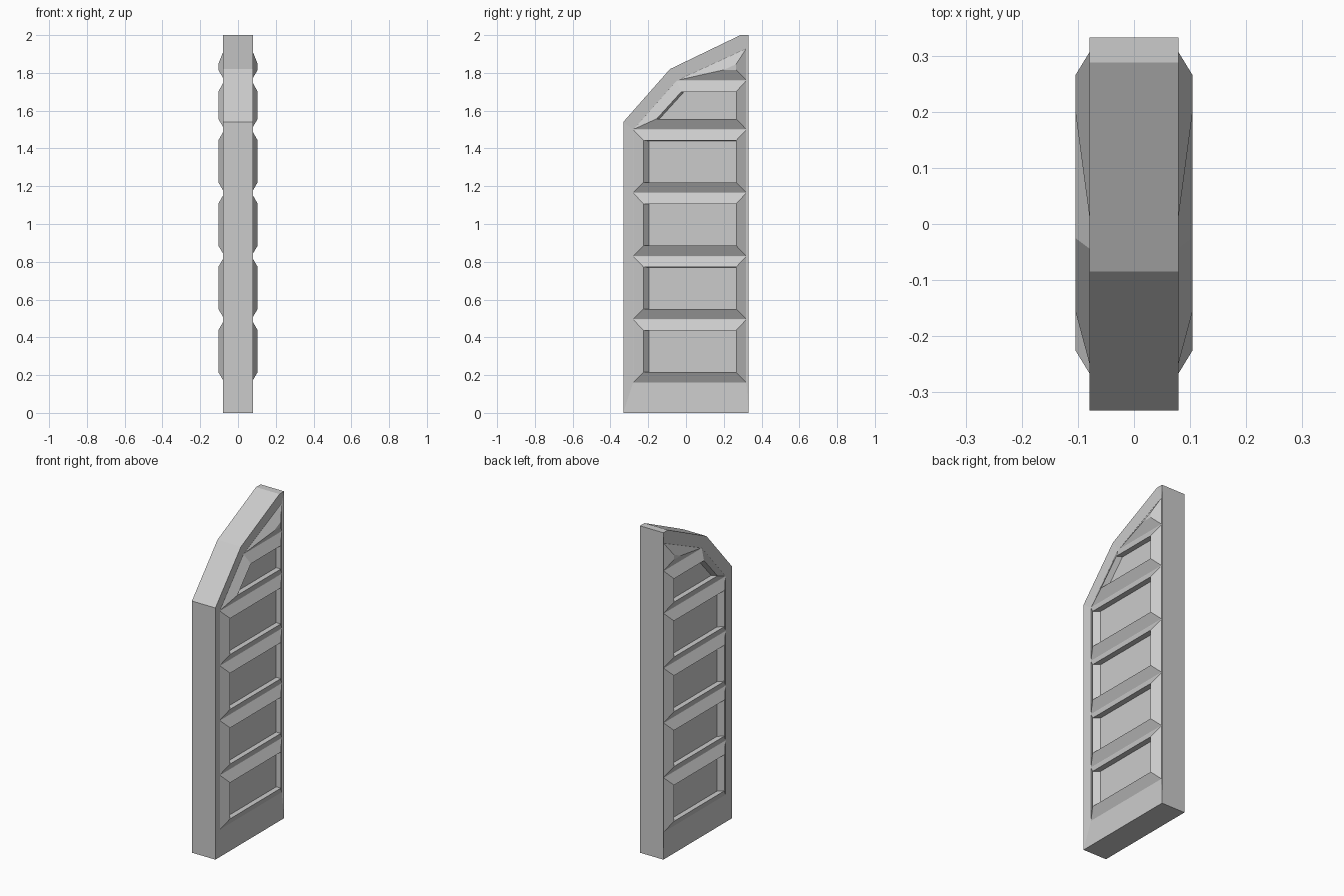
import bpy, bmesh

if "Cube" in bpy.data.objects:
    bpy.data.objects.remove(bpy.data.objects["Cube"])

BODY, SUNK, RAISED, FLOOR = 0.0795, 0.072, 0.1045, 0.071

# (y, z) outline of the door leaf and of the sunken panel area
OUTLINE = [(-.332, 0), (.332, 0), (.332, 2), (.288, 2), (-.085, 1.82), (-.332, 1.54)]
APEX = (.32, 1.93)
INSET = [(-.28, .16), (.32, .16), APEX, APEX, (-.05, 1.76), (-.28, 1.5)]


def add_object(name, bm):
    bmesh.ops.remove_doubles(bm, verts=bm.verts, dist=1e-5)
    bmesh.ops.recalc_face_normals(bm, faces=bm.faces)
    mesh = bpy.data.meshes.new(name)
    bm.to_mesh(mesh)
    bm.free()
    obj = bpy.data.objects.new(name, mesh)
    bpy.context.collection.objects.link(obj)
    return obj


def ring(bm, points, x):
    return [bm.verts.new((x, y, z)) for y, z in points]


def bridge(bm, a, b):
    for i in range(len(a)):
        j = (i + 1) % len(a)
        bm.faces.new((a[i], a[j], b[j], b[i]))


def loft(name, sections):
    """Closed solid through a list of (outline, x) sections."""
    bm = bmesh.new()
    rings = [ring(bm, pts, x) for pts, x in sections]
    for a, b in zip(rings, rings[1:]):
        bridge(bm, a, b)
    bm.faces.new(rings[0])
    bm.faces.new(rings[-1])
    return add_object(name, bm)


# Door leaf, dished slightly inside its rim on both sides
loft("door_leaf", [(INSET, -SUNK), (OUTLINE, -BODY), (OUTLINE, BODY), (INSET, SUNK)])


def panel(name, outer, crest, floor=None):
    """Bevelled panel on both faces: rises to a crest, then drops to its floor."""
    half = [(outer, SUNK - .001), (crest, RAISED)]
    if floor:
        half.append((floor, FLOOR + .002))
    loft(name, [(p, -x) for p, x in reversed(half)] + half)


def rect(y0, y1, z0, z1):
    return [(y0, z0), (y1, z0), (y1, z1), (y0, z1)]


# Four equal rectangular panels
for i in range(4):
    z0 = .16 + i * .335
    z1 = z0 + .335
    panel(f"panel_{i + 1}", rect(-.28, .32, z0, z1),
          rect(-.225, .265, z0 + .056, z1 - .058),
          rect(-.195, .265, z0 + .056, z1 - .06))

# Slanted upper panel
panel("slanted_panel",
      [(-.28, 1.5), (.32, 1.5), (.32, 1.76), (-.05, 1.76)],
      [(-.155, 1.557), (.265, 1.557), (.265, 1.7), (-.025, 1.7)],
      [(-.14, 1.557), (.265, 1.557), (.265, 1.7), (-.01, 1.7)])

# Triangular top panel
panel("top_panel",
      [(-.05, 1.76), (.32, 1.76), APEX],
      [(.2, 1.816), (.265, 1.816), (.265, 1.846)])
